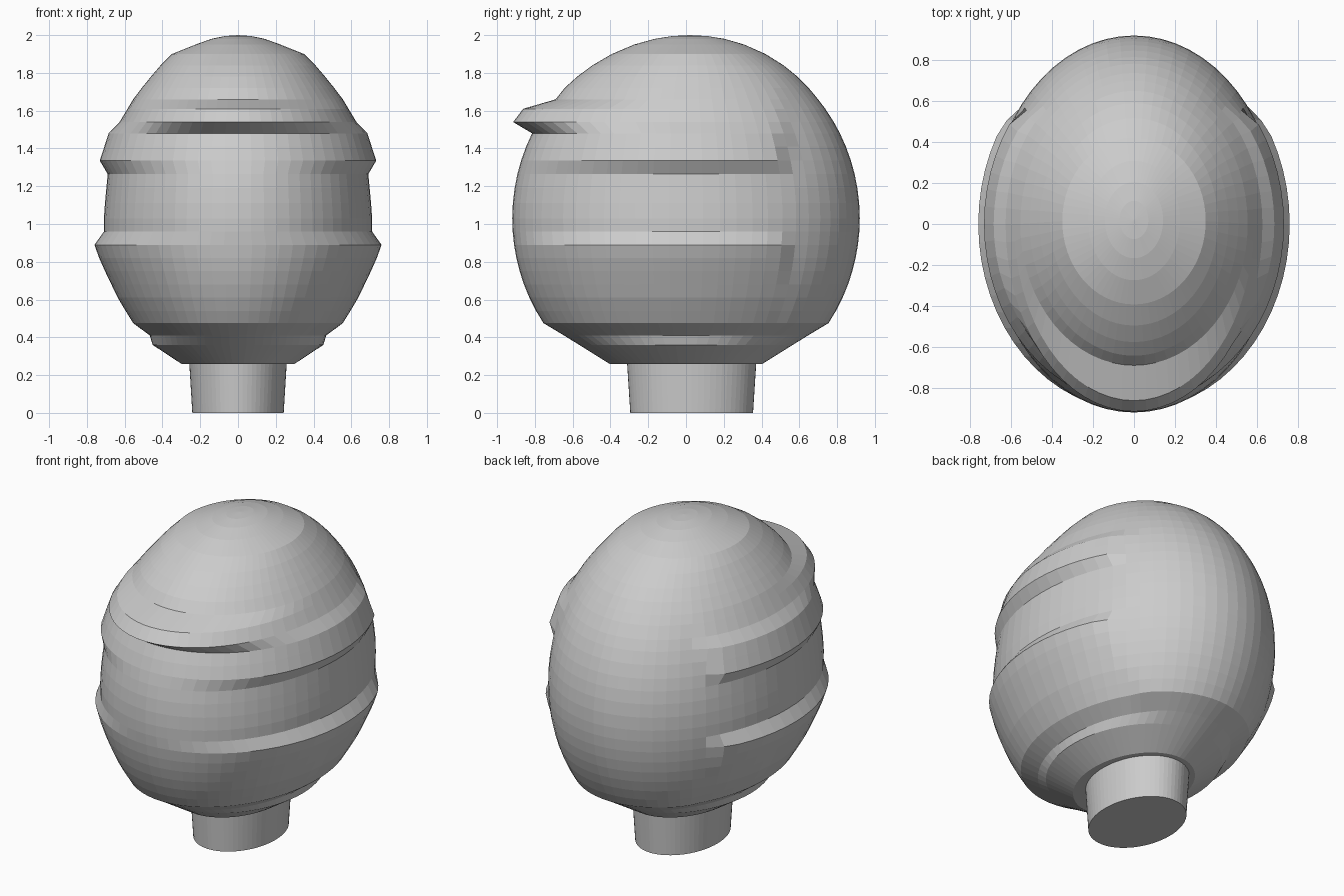
import bpy, bmesh, math

if "Cube" in bpy.data.objects:
    bpy.data.objects.remove(bpy.data.objects["Cube"])

SEG = 64

def interp(z, table):
    for (z0, v0), (z1, v1) in zip(table, table[1:]):
        if z <= z1:
            return v0 + (v1 - v0) * max(0, z - z0) / (z1 - z0)
    return table[-1][1]

def loft(name, rings, cap_bottom=True, apex=None):
    bm = bmesh.new()
    loops = [[bm.verts.new(p) for p in ring] for ring in rings]
    for a, b in zip(loops, loops[1:]):
        for i in range(SEG):
            j = (i + 1) % SEG
            bm.faces.new((a[i], a[j], b[j], b[i]))
    if cap_bottom:
        bm.faces.new(loops[0][::-1])
    if apex:
        tip = bm.verts.new(apex)
        for i in range(SEG):
            bm.faces.new((loops[-1][i], loops[-1][(i + 1) % SEG], tip))
    else:
        bm.faces.new(loops[-1])
    mesh = bpy.data.meshes.new(name)
    bm.to_mesh(mesh)
    bm.free()
    ob = bpy.data.objects.new(name, mesh)
    bpy.context.collection.objects.link(ob)
    return ob

def ball(z):
    return math.sqrt(max(0, 1 - ((z - 1.03) / 0.97) ** 2))

# plain egg behind the ears: half width and half depth
def base(z):
    if z < 0.475:
        t = (z - 0.26) / 0.215
        return 0.30 + 0.27 * t, 0.405 + 0.345 * t
    return 0.71 * ball(z), 0.92 * ball(z)

# stepped half widths of the sides and the front brim depth
side = [(0.26, 0.30), (0.36, 0.452), (0.41, 0.467), (0.475, 0.555), (0.60, 0.632),
        (0.80, 0.728), (0.89, 0.76), (0.96, 0.71), (1.05, 0.71), (1.265, 0.69),
        (1.335, 0.732), (1.48, 0.685), (1.54, 0.627), (1.66, 0.555), (1.75, 0.487),
        (1.84, 0.41), (1.9, 0.35), (1.95, 0.225), (1.98, 0.142), (1.995, 0.07)]
brim = [(1.48, 0.815), (1.54, 0.915), (1.61, 0.862), (1.66, 0.69)]

def head_ring(z):
    bx, by = base(z)
    sx = interp(z, side)
    fy = interp(z, brim) if 1.48 <= z <= 1.66 else by
    shift = 0.02 * max(0, (z - 1.66) / 0.34)
    pts = []
    for i in range(SEG):
        a = 2 * math.pi * i / SEG
        y = math.sin(a) * (by if math.sin(a) > 0 else fy)
        k = min(1, max(0, (y - 0.49) / 0.07))
        pts.append((math.cos(a) * (sx + (bx - sx) * k), y + shift, z))
    return pts

levels = [0.26, 0.36, 0.41, 0.475, 0.54, 0.61, 0.68, 0.75, 0.82, 0.89, 0.96, 1.03,
          1.11, 1.19, 1.265, 1.335, 1.41, 1.48, 1.54, 1.61, 1.66, 1.72, 1.78,
          1.84, 1.9, 1.95, 1.98, 1.995]
loft("head", [head_ring(z) for z in levels], apex=(0, 0.02, 2.0))

# neck
def oval(rx, ry, cy, z):
    return [(rx * math.cos(2 * math.pi * i / SEG),
             cy + ry * math.sin(2 * math.pi * i / SEG), z) for i in range(SEG)]

loft("neck", [oval(0.242, 0.325, 0.03, 0), oval(0.258, 0.342, 0.03, 0.265)])
